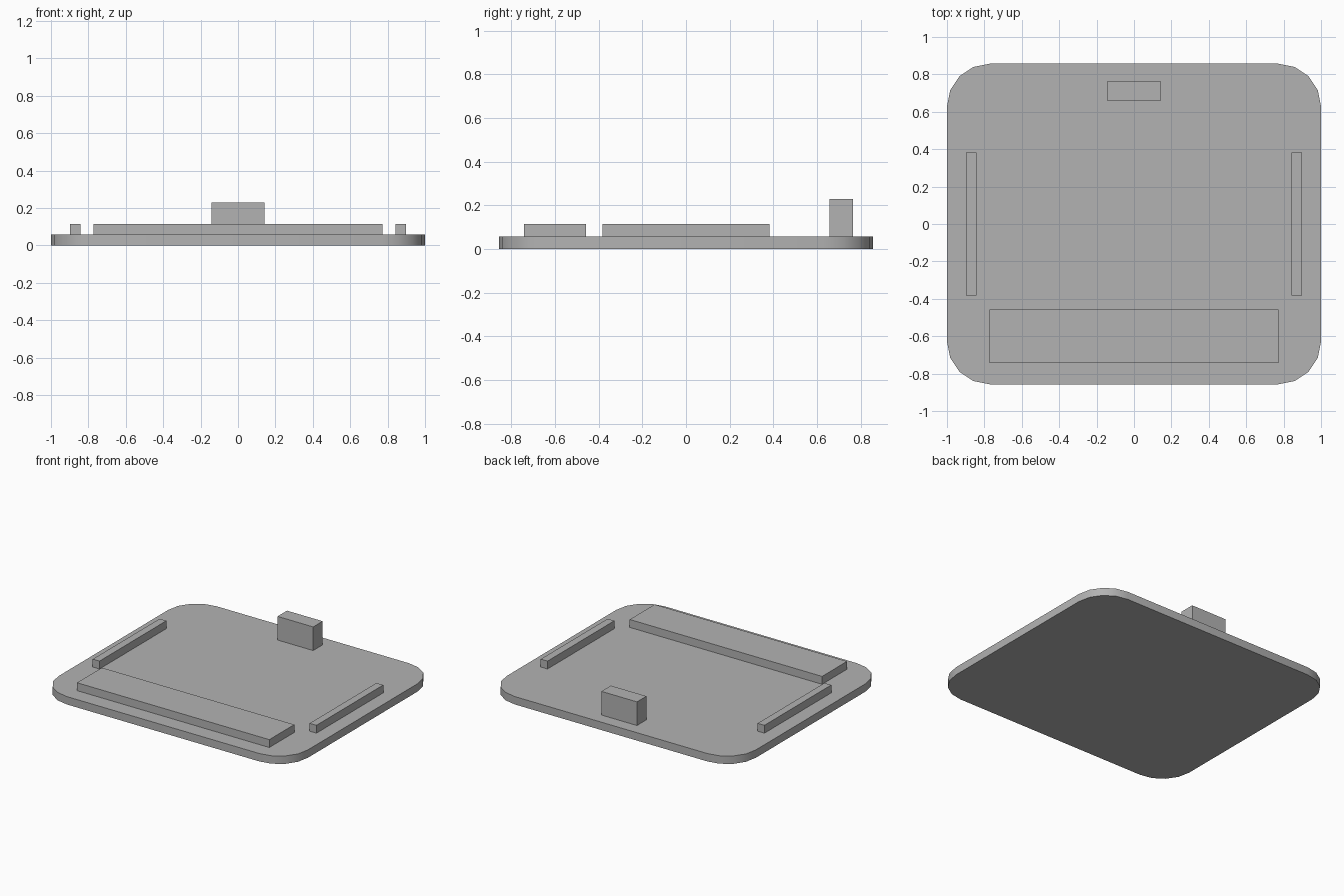
import bpy, bmesh, math

cube = bpy.data.objects.get("Cube")
if cube:
    bpy.data.objects.remove(cube, do_unlink=True)

grey = bpy.data.materials.new("plain grey")
grey.use_nodes = True
tone = (0.45, 0.45, 0.45, 1)
grey.diffuse_color = tone
grey.node_tree.nodes["Principled BSDF"].inputs["Base Color"].default_value = tone

U = 2 / 70  # design unit: the plate is 70 units wide


def block(name, x, y, z, corner=0):
    """Box spanning the given ranges, optionally with rounded upright edges."""
    bm = bmesh.new()
    bmesh.ops.create_cube(bm, size=1)
    for v in bm.verts:
        v.co = [U * ((a + b) / 2 + c * (b - a)) for c, (a, b) in zip(v.co, (x, y, z))]
    if corner:
        upright = [e for e in bm.edges
                   if abs(e.verts[0].co.z - e.verts[1].co.z) > U / 2]
        bmesh.ops.bevel(bm, geom=upright, offset=corner * U, segments=4,
                        profile=0.5, affect='EDGES')
    mesh = bpy.data.meshes.new(name)
    bm.to_mesh(mesh)
    bm.free()
    mesh.materials.append(grey)
    obj = bpy.data.objects.new(name, mesh)
    bpy.context.collection.objects.link(obj)
    return obj


# Rounded base plate
plate = block("base_plate", (-35, 35), (-30, 30), (0, 2), corner=8)
bpy.ops.object.select_all(action='DESELECT')
plate.select_set(True)
bpy.context.view_layer.objects.active = plate
bpy.ops.object.shade_smooth_by_angle(angle=math.radians(30))

# Wide bar along the front
block("front_bar", (-27, 27), (-26, -16), (2, 4))

# Slim rails on both sides
for side, x in (("left", (29.5, 31.4)), ("right", (-31.4, -29.5))):
    block(side + "_rail", x, (-13.4, 13.4), (2, 4))

# Tall block at the back
block("back_block", (-5, 5), (23, 26.8), (2, 8))
